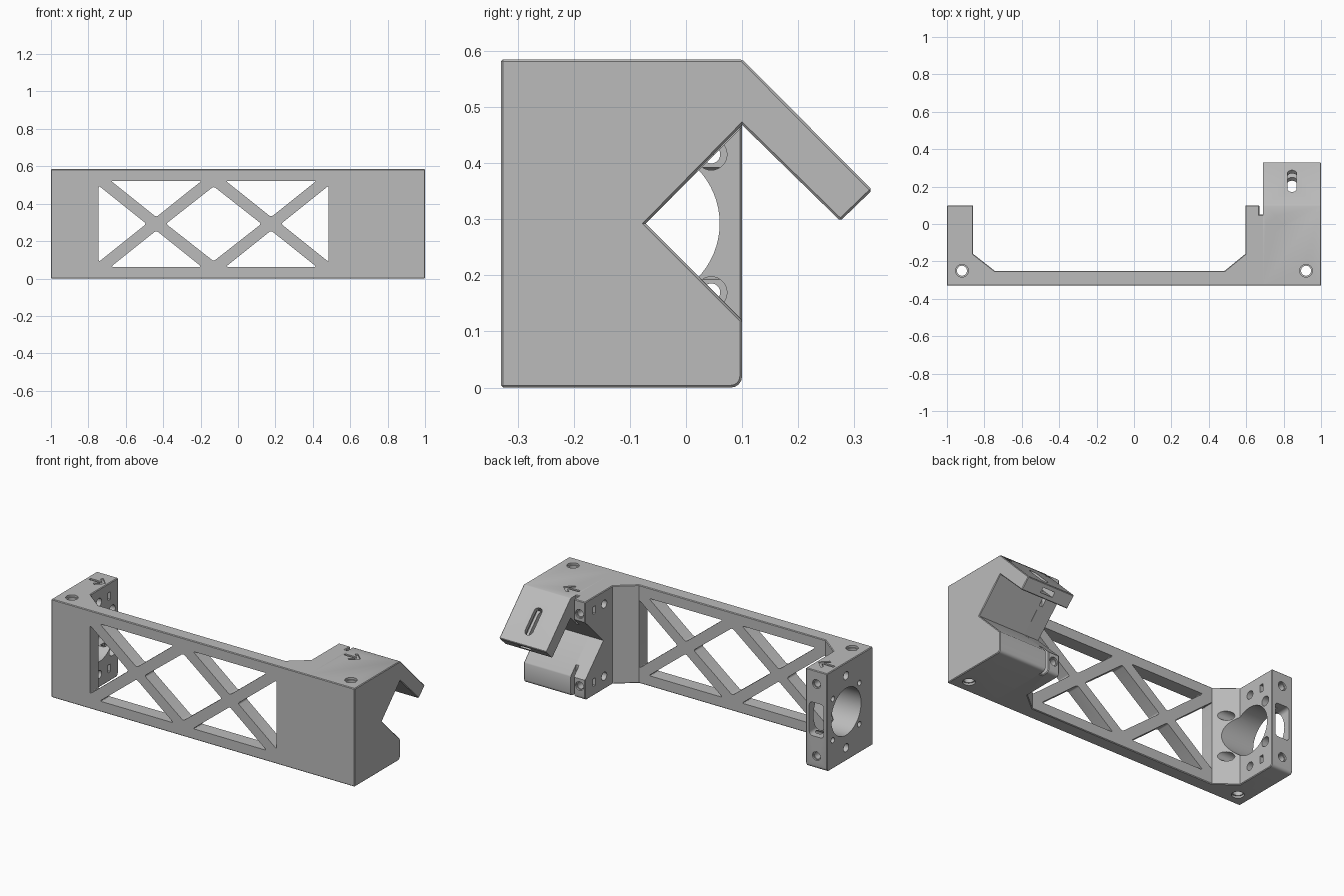
import bpy, bmesh, math
from mathutils import Matrix, Vector

if "Cube" in bpy.data.objects:
    bpy.data.objects.remove(bpy.data.objects["Cube"])

H, FRONT, BACK, SEAM = 0.585, -0.33, 0.1, 0.69
MID = H / 2
BORE_Y = -0.08

grey = bpy.data.materials.new("plain_grey")
grey.use_nodes = True
grey.diffuse_color = (0.5, 0.5, 0.5, 1)
grey.node_tree.nodes["Principled BSDF"].inputs["Base Color"].default_value = (0.5, 0.5, 0.5, 1)


def prism(name, points, axis, lo, hi, radius=0, part=False):
    """Extrude a 2D outline along an axis; radius rounds its corners."""
    a = "xyz".index(axis)

    def place(p, d):
        c = list(p)
        c.insert(a, d)
        return Vector(c)

    bm = bmesh.new()
    low = [bm.verts.new(place(p, lo)) for p in points]
    high = [bm.verts.new(place(p, hi)) for p in points]
    bm.faces.new(low)
    bm.faces.new(high)
    n = len(points)
    sides = []
    for i in range(n):
        j = (i + 1) % n
        bm.faces.new((low[i], low[j], high[j], high[i]))
        sides.append(bm.edges.get((low[i], high[i])))
    bmesh.ops.recalc_face_normals(bm, faces=bm.faces)
    if radius:
        bmesh.ops.bevel(bm, geom=sides, offset=radius, segments=4, profile=0.5,
                        affect='EDGES', clamp_overlap=True)
    if part:
        # Round the lower back corner, then break the remaining outer edges
        lower = [e for e in bm.edges
                 if all(abs(v.co.y - BACK) < 1e-4 and abs(v.co.z) < 1e-4 for v in e.verts)]
        bmesh.ops.bevel(bm, geom=lower, offset=0.02, segments=4, profile=0.5,
                        affect='EDGES', clamp_overlap=True)
        bm.normal_update()
        sharp = [e for e in bm.edges if e.is_convex and e.calc_face_angle(0) > 0.5
                 and not all(abs(v.co.x - SEAM) < 1e-4 for v in e.verts)]
        bmesh.ops.bevel(bm, geom=sharp, offset=0.004, segments=1,
                        affect='EDGES', clamp_overlap=True)
    mesh = bpy.data.meshes.new(name)
    bm.to_mesh(mesh)
    bm.free()
    obj = bpy.data.objects.new(name, mesh)
    bpy.context.collection.objects.link(obj)
    return obj


def rect(u, v, w, h):
    return [(u - w / 2, v - h / 2), (u + w / 2, v - h / 2),
            (u + w / 2, v + h / 2), (u - w / 2, v + h / 2)]


def circle(u, v, r, n=32):
    return [(u + r * math.cos(2 * math.pi * i / n), v + r * math.sin(2 * math.pi * i / n))
            for i in range(n)]


def cut(target, points, axis, lo, hi, radius=0, matrix=None):
    """Subtract a prism from the target."""
    cutter = prism("cutter", points, axis, lo, hi, radius)
    cutter.hide_render = True
    if matrix:
        cutter.data.transform(matrix)
    mod = target.modifiers.new("cut", 'BOOLEAN')
    mod.operation, mod.solver, mod.object = 'DIFFERENCE', 'EXACT', cutter
    bpy.context.view_layer.objects.active = target
    with bpy.context.temp_override(object=target, active_object=target):
        bpy.ops.object.modifier_apply(modifier=mod.name)
    bpy.data.objects.remove(cutter)


# Frame: front beam, left end plate and inner right plate
frame = prism("frame", [
    (-1, FRONT), (SEAM, FRONT), (SEAM, 0.05), (0.67, 0.05), (0.67, BACK), (0.595, BACK),
    (0.595, -0.16), (0.485, -0.25), (-0.745, -0.25), (-0.86, -0.16), (-0.86, BACK),
    (-1, BACK)], "z", 0, H, part=True)

# Right block with a V notch and a sloping arm
block = prism("right_block_with_arm", [
    (FRONT, 0), (BACK, 0), (BACK, 0.12), (-0.072, MID), (BACK, 0.468), (0.275, 0.297),
    (0.332, 0.352), (BACK, H), (FRONT, H)], "x", SEAM, 1, part=True)

# Notch continued through the inner right plate
cut(frame, [(-0.072, MID), (0.128, MID - 0.2), (0.128, MID + 0.2)], "x", 0.5, 0.75)

# Truss windows in the beam
C, SLOPE = -0.13, 0.8
windows = [[(C - 0.255, MID), (C, MID + 0.2), (C + 0.255, MID), (C, MID - 0.2)]]
for s in (-1, 1):
    end = C + s * 0.615
    tip = C + s * 0.36
    rise = abs(end - tip) * SLOPE
    windows.append([(end, MID + rise), (end, MID - rise), (tip, MID)])
    node = C + s * 0.307
    for t in (-1, 1):
        windows.append([(node - 0.243, MID + t * 0.23), (node + 0.243, MID + t * 0.23),
                        (node, MID + t * 0.036)])
for w in windows:
    cut(frame, w, "y", -0.4, -0.2, radius=0.012)

# Large bore and its four screw holes in the left plate
cut(frame, circle(BORE_Y, MID, 0.14, 64), "x", -1.1, -0.7)
for sy in (-1, 1):
    for sz in (-1, 1):
        y, z = BORE_Y + sy * 0.125, MID + sz * 0.123
        cut(frame, circle(y, z, 0.016), "x", -1.1, -0.7)
        cut(frame, circle(y, z, 0.028), "x", -0.93, -0.7)

# Fastener holes and nut pockets near the top and bottom of both plates
for z in (0.077, 0.507):
    cut(frame, circle(BORE_Y, z, 0.024), "x", -1.1, -0.7)
    cut(frame, circle(BORE_Y, z, 0.024), "x", 0.5, 0.67)
    cut(frame, rect(0.015, z, 0.025, 0.045), "x", -0.95, -0.7)
    cut(frame, rect(0.015, z, 0.025, 0.045), "x", 0.5, 0.65)
    for x in (-0.93, 0.632):
        cut(frame, circle(x, z, 0.02), "y", -0.02, 0.2)
        cut(frame, circle(x, z, 0.026), "y", 0.09, 0.2)

# Rounded window in the back of the left plate
cut(frame, rect(-0.93, MID, 0.095, 0.2), "y", 0, 0.2, radius=0.02)

# Vertical mounting holes and engraved direction arrows
half = [(-0.052, 0.008), (0.022, 0.008), (-0.006, 0.034), (0.006, 0.044), (0.052, 0)]
arrow = half + [(x, -y) for x, y in reversed(half[:-1])]
for target, hole_x, arrow_x in ((frame, -0.92, -0.925), (block, 0.92, 0.755)):
    cut(target, circle(hole_x, -0.25, 0.027), "z", -0.1, 0.7)
    for z in (0, H):
        cut(target, circle(hole_x, -0.25, 0.034), "z", z - 0.012, z + 0.012)
    cut(target, [(x + arrow_x, y) for x, y in arrow], "z", H - 0.008, H + 0.05)

# Long slot through the arm and a nut channel in its end face
arm = Matrix.Translation((0.845, 0.23, 0.455)) @ Matrix.Rotation(math.radians(-45), 4, 'X')
cut(block, rect(0, 0, 0.05, 0.165), "z", -0.12, 0.05, radius=0.024, matrix=arm)
cut(block, rect(0, -0.04, 0.08, 0.03), "y", -0.08, 0.25, matrix=arm)

# Colour and shading
for obj in (frame, block):
    obj.data.materials.clear()
    obj.data.materials.append(grey)
    bpy.ops.object.select_all(action='DESELECT')
    obj.select_set(True)
    bpy.context.view_layer.objects.active = obj
    bpy.ops.object.shade_smooth_by_angle(angle=math.radians(30))
